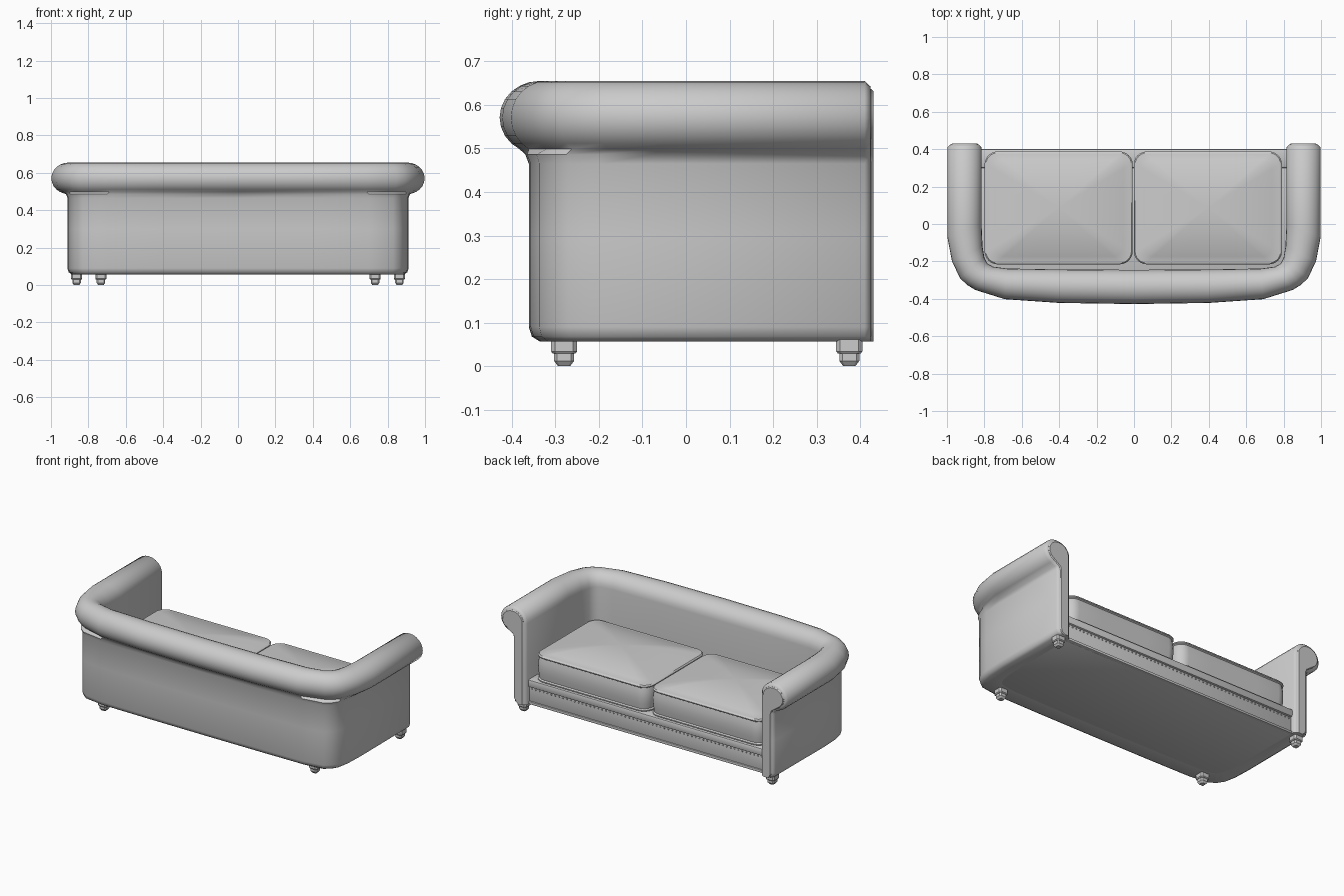
import bpy, bmesh, math
from mathutils import Vector

if "Cube" in bpy.data.objects:
    bpy.data.objects.remove(bpy.data.objects["Cube"])


def finish(name, bm, angle=40):
    bmesh.ops.recalc_face_normals(bm, faces=bm.faces[:])
    me = bpy.data.meshes.new(name)
    bm.to_mesh(me)
    bm.free()
    ob = bpy.data.objects.new(name, me)
    bpy.context.collection.objects.link(ob)
    bpy.ops.object.select_all(action='DESELECT')
    ob.select_set(True)
    bpy.context.view_layer.objects.active = ob
    bpy.ops.object.shade_smooth_by_angle(angle=math.radians(angle))
    return ob


def loft(name, rings, angle=40):
    """Skin closed rings of equal length and cap both ends."""
    bm = bmesh.new()
    vs = [[bm.verts.new(p) for p in r] for r in rings]
    n = len(vs[0])
    for a, b in zip(vs, vs[1:]):
        for i in range(n):
            j = (i + 1) % n
            bm.faces.new((a[i], a[j], b[j], b[i]))
    bm.faces.new(vs[0])
    bm.faces.new(vs[-1])
    return finish(name, bm, angle)


def box(name, x0, x1, y0, y1, z0, z1, bevel=0.006):
    bm = bmesh.new()
    bmesh.ops.create_cube(bm, size=1)
    for v in bm.verts:
        v.co = ((x0 + x1) / 2 + v.co.x * (x1 - x0),
                (y0 + y1) / 2 + v.co.y * (y1 - y0),
                (z0 + z1) / 2 + v.co.z * (z1 - z0))
    bmesh.ops.bevel(bm, geom=bm.edges[:], offset=bevel, segments=2, profile=0.5, affect='EDGES')
    return finish(name, bm)


def section(inner, body, outer, e=0.0):
    """Wall cross-section: straight inside, rolled top, straight outside."""
    I, B, O = (Vector((*p, 0)) for p in (inner, body, outer))
    u = (O - I).normalized()
    I, B, O = I + u * e, B - u * e, O - u * e
    c, r = (I + O) / 2, (O - I).length / 2
    up = lambda p, z: (p.x, p.y, z)
    pts = [up(I, 0.058), up(I, 0.3)]
    for k in range(17):
        t = math.radians(180 - 240 * k / 16)
        pts.append(up(c + u * r * math.cos(t), 0.571 + (0.084 - e) * math.sin(t)))
    pts += [up(B + u * 0.008, 0.486), up(B, 0.465), up(B, 0.3), up(B, 0.09),
            up(B - u * 0.007, 0.068), up(B - u * 0.025, 0.057)]
    return pts


# Plan stations of one half: inner face, outer wall, outer edge of the roll, inset
half = [
    ((0.815, 0.424), (0.91, 0.424), (0.996, 0.424), 0.013),
    ((0.815, 0.41), (0.91, 0.41), (0.998, 0.41), 0.0),
    ((0.815, 0.00), (0.912, -0.08), (0.998, -0.07), 0.0),
    ((0.81, -0.12), (0.907, -0.20), (0.973, -0.20), 0.0),
    ((0.80, -0.18), (0.892, -0.27), (0.93, -0.29), 0.0),
    ((0.785, -0.21), (0.868, -0.307), (0.893, -0.325), 0.0),
    ((0.755, -0.228), (0.83, -0.337), (0.85, -0.352), 0.0),
    ((0.68, -0.238), (0.70, -0.357), (0.69, -0.402), 0.0),
    ((0.40, -0.243), (0.40, -0.36), (0.40, -0.422), 0.0),
    ((0.00, -0.245), (0.00, -0.361), (0.00, -0.428), 0.0),
]
flip = lambda p: (-p[0], p[1])
left = [(flip(a), flip(b), flip(c), e) for a, b, c, e in half[:-1]]
loft("back_and_arms", [section(*s) for s in half + left[::-1]], 50)

# Keyhole-shaped facing on each arm front
for s, side in ((1, "right"), (-1, "left")):
    def facing(y, e):
        return section((0.815 * s, y), (0.91 * s, y), (0.996 * s, y), e)
    loft("arm_facing_" + side, [facing(0.40, 0.018), facing(0.425, 0.018), facing(0.43, 0.023)])

# Seat base with front rail lip
box("seat_base", -0.83, 0.83, -0.27, 0.388, 0.058, 0.20)
box("rail_lip", -0.825, 0.825, 0.30, 0.401, 0.165, 0.213, 0.01)
box("rail_bottom_trim", -0.825, 0.825, 0.37, 0.398, 0.058, 0.075, 0.005)

# Row of upholstery nails under the lip
bm = bmesh.new()
for i in range(60):
    r = bmesh.ops.create_icosphere(bm, subdivisions=1, radius=0.005)
    bmesh.ops.translate(bm, verts=r["verts"], vec=(-0.80 + 1.6 * i / 59, 0.389, 0.155))
finish("rail_nails", bm)


# Plump seat cushions with piping along top and bottom edges
def rounded_rect(cx, cy, hx, hy, r, z):
    pts = []
    for k, (sx, sy) in enumerate(((1, 1), (-1, 1), (-1, -1), (1, -1))):
        arc = []
        for j in range(7):
            t = math.radians(90 * k + 15 * j)
            arc.append((cx + sx * (hx - r) + r * math.cos(t),
                        cy + sy * (hy - r) + r * math.sin(t), z))
        pts += arc
        # midpoints along the straight side that follows
        a = arc[-1]
        nx, ny = ((-1, 1), (-1, -1), (1, -1), (1, 1))[k]
        b = (cx + nx * (hx - r) + r * math.cos(math.radians(90 * k + 90)),
             cy + ny * (hy - r) + r * math.sin(math.radians(90 * k + 90)), z)
        pts += [tuple(a[m] + (b[m] - a[m]) * f for m in range(3)) for f in (0.25, 0.5, 0.75)]
    return pts


def cushion(name, cx):
    cy, hx, hy, r = 0.086, 0.396, 0.302, 0.07
    layers = [(0.03, 0.206), (0.008, 0.208), (0.0, 0.215), (0.0, 0.221), (0.008, 0.227),
              (0.003, 0.26), (0.001, 0.295), (0.003, 0.33), (0.009, 0.357),
              (0.001, 0.362), (0.0, 0.368), (0.007, 0.375), (0.014, 0.375)]
    rings = [rounded_rect(cx, cy, hx - i, hy - i, r - i, z) for i, z in layers]
    for f in (0.9, 0.8, 0.65, 0.5, 0.33, 0.16, 0.03):
        z = 0.375 + 0.048 * (1 - f ** 2.2)
        rings.append(rounded_rect(cx, cy, (hx - 0.014) * f, (hy - 0.014) * f, (r - 0.014) * f, z))
    loft(name, rings, 45)


cushion("cushion_right", 0.395)
cushion("cushion_left", -0.403)


# Stepped square feet
def foot(name, x, y):
    prof = [(0.030, 0.062), (0.030, 0.034), (0.026, 0.029), (0.023, 0.029),
            (0.023, 0.012), (0.014, 0.0)]
    rings = []
    for h, z in prof:
        c = h * 0.7
        rings.append([(x + a, y + b, z) for a, b in
                      ((h, -c), (h, c), (c, h), (-c, h), (-h, c), (-h, -c), (-c, -h), (c, -h))])
    loft(name, rings, 25)


for s, side in ((1, "right"), (-1, "left")):
    foot("arm_foot_" + side, 0.863 * s, 0.375)
    foot("back_foot_" + side, 0.733 * s, -0.28)
